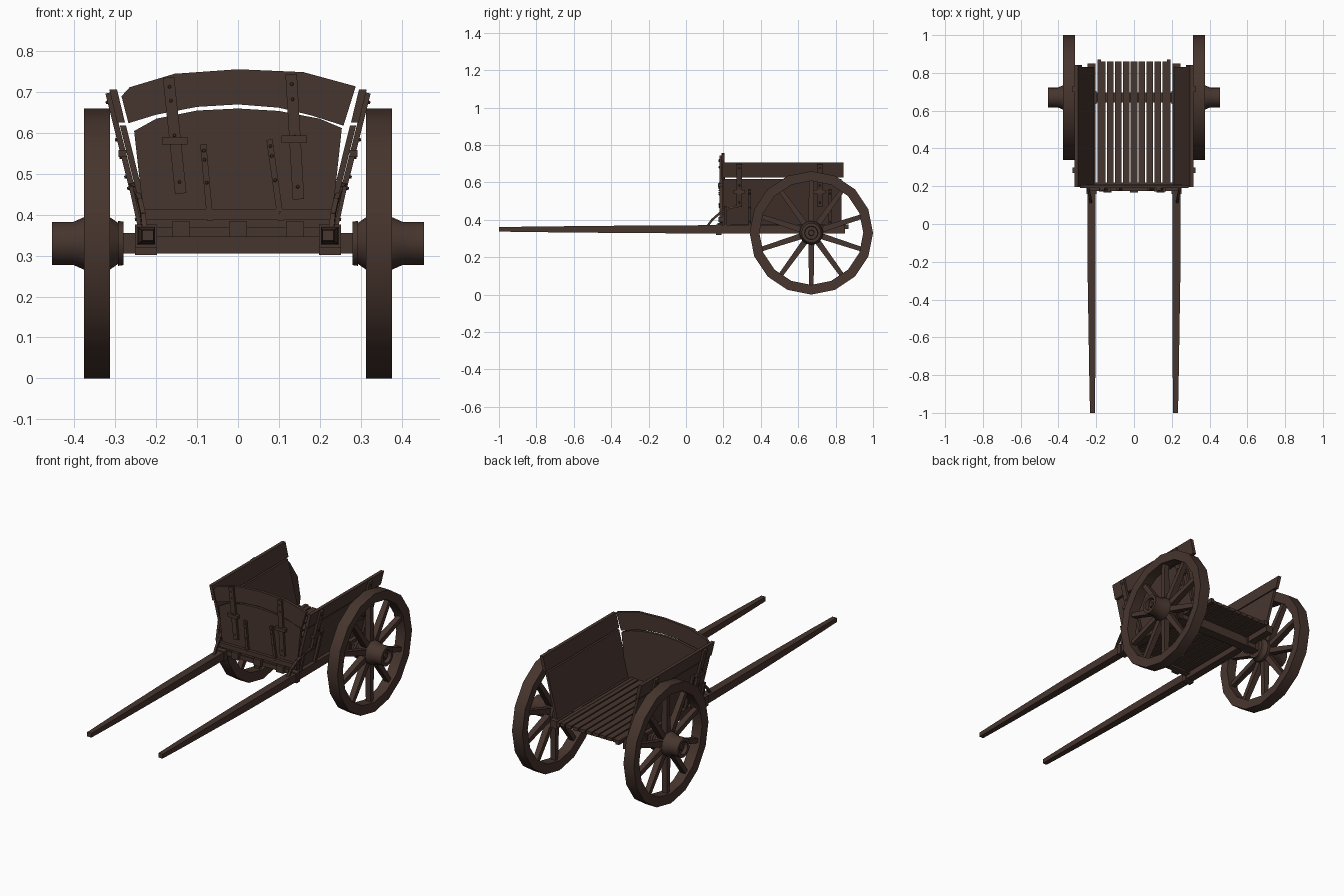
import bpy, bmesh, math
from mathutils import Vector, Matrix

if "Cube" in bpy.data.objects:
    bpy.data.objects.remove(bpy.data.objects["Cube"])

wood = bpy.data.materials.new("dark brown wood")
wood.diffuse_color = (0.062, 0.035, 0.027, 1)
wood.use_nodes = True
wood.node_tree.nodes["Principled BSDF"].inputs["Base Color"].default_value = wood.diffuse_color


def finish(name, bm, smooth=False):
    bmesh.ops.recalc_face_normals(bm, faces=bm.faces)
    if smooth:
        for f in bm.faces:
            f.smooth = True
        for e in bm.edges:
            e.smooth = len(e.link_faces) == 2 and e.calc_face_angle(0) < math.radians(32)
    me = bpy.data.meshes.new(name)
    bm.to_mesh(me)
    bm.free()
    me.materials.append(wood)
    ob = bpy.data.objects.new(name, me)
    bpy.context.collection.objects.link(ob)
    return ob


def loft(name, rings, cap=True, close=False, smooth=False):
    """Skin a list of equal-length point rings."""
    bm = bmesh.new()
    vs = [[bm.verts.new(p) for p in r] for r in rings]
    n, m = len(vs), len(vs[0])
    for i in range(n if close else n - 1):
        a, b = vs[i], vs[(i + 1) % n]
        for j in range(m):
            k = (j + 1) % m
            bm.faces.new((a[j], a[k], b[k], b[j]))
    if cap and not close:
        bm.faces.new(vs[0])
        bm.faces.new(vs[-1])
    return finish(name, bm, smooth)


def prism_y(name, pts, y0, y1):
    return loft(name, [[(x, y, z) for x, z in pts] for y in (y0, y1)])


def box(name, x0, x1, y0, y1, z0, z1):
    return prism_y(name, [(x0, z0), (x1, z0), (x1, z1), (x0, z1)], y0, y1)


def beam(name, p, q, side, w0, h0, w1=None, h1=None):
    """Tapered bar from p to q; w is measured along the side vector."""
    p, q = Vector(p), Vector(q)
    d = (q - p).normalized()
    s = Vector(side)
    s = (s - d * s.dot(d)).normalized()
    u = d.cross(s)
    rings = []
    for c, w, h in ((p, w0, h0), (q, w1 or w0, h1 or h0)):
        rings.append([c + s * a * w / 2 + u * b * h / 2 for a, b in ((-1, -1), (1, -1), (1, 1), (-1, 1))])
    return loft(name, rings)


def lathe_x(name, prof, sgn, cy, cz, segs, close=False):
    rings = []
    for x, r in prof:
        rings.append([(sgn * x, cy + r * math.cos(2 * math.pi * k / segs),
                       cz + r * math.sin(2 * math.pi * k / segs)) for k in range(segs)])
    return loft(name, rings, close=close, smooth=True)


def rivet(name, p, normal, r=0.006, h=0.006):
    bm = bmesh.new()
    rot = Vector((0, 0, 1)).rotation_difference(Vector(normal)).to_matrix().to_4x4()
    bmesh.ops.create_cone(bm, cap_ends=True, segments=6, radius1=r, radius2=r * 0.6, depth=h,
                          matrix=Matrix.Translation(p) @ rot)
    return finish(name, bm)


WY, WZ = 0.67, 0.33


def side_x(z, off=0.0):
    return 0.227 + 0.25 * (z - 0.38) + off


# floor slats with open gaps, and the longer edge slats
for i in range(9):
    x = -0.168 + i * 0.042
    box("floor_slat", x - 0.0175, x + 0.0175, 0.2, 0.86, 0.356, 0.374)
for s in (-1, 1):
    box("floor_edge_slat", s * 0.184 - 0.01, s * 0.184 + 0.01, 0.19, 0.87, 0.352, 0.376)

# axle beam
box("axle_beam", -0.285, 0.285, WY - 0.027, WY + 0.027, 0.305, 0.356)

# front cross bars and small blocks
box("front_cross_bar", -0.24, 0.24, 0.175, 0.2, 0.388, 0.414)
box("front_lower_bar", -0.215, 0.215, 0.185, 0.22, 0.346, 0.37)
for x in (-0.14, 0, 0.14):
    box("front_block", x - 0.022, x + 0.022, 0.168, 0.2, 0.346, 0.384)

# front boards with arched edges
prism_y("front_lower_board", [(-0.228, 0.37), (0.228, 0.37), (0.254, 0.612), (0.2, 0.635), (0.1, 0.654),
                              (0, 0.66), (-0.1, 0.655), (-0.2, 0.635), (-0.254, 0.605)], 0.192, 0.208)
prism_y("front_upper_board", [(-0.268, 0.624), (-0.2, 0.645), (-0.1, 0.664), (0, 0.67), (0.1, 0.662),
                              (0.18, 0.643), (0.258, 0.618), (0.288, 0.714), (0.16, 0.749), (0, 0.756),
                              (-0.155, 0.745), (-0.265, 0.712), (-0.285, 0.69)], 0.19, 0.206)

# iron straps on the front boards
for xt, zt, xb, zb, w in ((-0.17, 0.736, -0.14, 0.452, 0.028), (0.13, 0.744, 0.148, 0.438, 0.028),
                          (-0.085, 0.572, -0.068, 0.385, 0.015), (0.077, 0.584, 0.105, 0.385, 0.015)):
    y = 0.185
    beam("front_strap", (xt, y, zt), (xb, y, zb), (1, 0, 0), w, 0.013)
    for t in (0.08, 0.2, 0.5, 0.9):
        rivet("front_strap_rivet", (xt + (xb - xt) * t, y - 0.008, zt + (zb - zt) * t), (0, -1, 0), 0.005)
for x, z in ((-0.155, 0.581), (0.138, 0.585)):
    box("strap_clamp", x - 0.031, x + 0.031, 0.172, 0.192, z - 0.009, z + 0.009)

for s in (-1, 1):
    # shafts: square bars tapering forward, running under the bed
    loft("shaft", [[(s * (cx + a * w), y, cz + b * h) for a, b in ((-1, -1), (1, -1), (1, 1), (-1, 1))]
                   for y, cx, w, cz, h in ((0.85, 0.225, 0.021, 0.349, 0.021), (0.1, 0.225, 0.022, 0.349, 0.022),
                                           (-0.3, 0.224, 0.021, 0.349, 0.02), (-0.8, 0.221, 0.016, 0.349, 0.015),
                                           (-1.0, 0.22, 0.013, 0.349, 0.012))])
    box("shaft_collar", s * 0.225 - 0.027, s * 0.225 + 0.027, 0.16, 0.19, 0.32, 0.376)
    box("axle_clip", s * 0.225 - 0.027, s * 0.225 + 0.027, WY - 0.035, WY + 0.035, 0.302, 0.372)

    # leaning side boards
    def board(name, z0, z1, y0, y1, off, th):
        prism_y(name, [(s * side_x(z0, off), z0), (s * side_x(z0, off + th), z0),
                       (s * side_x(z1, off + th), z1 + 0.003), (s * side_x(z1, off), z1 + 0.003)], y0, y1)
    board("side_lower_board", 0.372, 0.616, 0.2, 0.832, -0.012, 0.015)
    board("side_upper_board", 0.626, 0.703, 0.195, 0.842, -0.012, 0.019)

    # side straps with rivets
    n = Vector((s, 0, -0.25)).normalized()
    for y, w, z0, z1 in ((0.285, 0.03, 0.47, 0.698), (0.715, 0.03, 0.47, 0.698),
                         (0.34, 0.016, 0.37, 0.56), (0.77, 0.016, 0.37, 0.56)):
        beam("side_strap", (s * side_x(z0, 0.011), y, z0), (s * side_x(z1, 0.011), y, z1), (0, 1, 0), w, 0.014)
        for t in (0.1, 0.5, 0.9):
            z = z0 + (z1 - z0) * t
            rivet("side_strap_rivet", Vector((s * side_x(z, 0.018), y, z)) + n * 0.002, n)
    for y in (0.285, 0.715):
        z = 0.55
        beam("side_clamp", (s * side_x(z, 0.013), y - 0.03, z), (s * side_x(z, 0.013), y + 0.03, z),
             (0, 0, 1), 0.018, 0.02)

    # curved iron brace from shaft to side board
    path = [(0.228, 0.11, 0.36), (0.232, 0.14, 0.4), (0.24, 0.18, 0.435), (0.252, 0.23, 0.463), (0.262, 0.29, 0.475)]
    for a, b in zip(path, path[1:]):
        beam("iron_brace", (s * a[0], a[1], a[2]), (s * b[0], b[1], b[2]), (1, 0, 0), 0.012, 0.012)
    # upright iron stay at the front corner
    beam("corner_stay", (s * 0.238, 0.21, 0.36), (s * 0.262, 0.21, 0.47), (0, 1, 0), 0.014, 0.01)

    # wheel: rim, hub and ten spokes
    lathe_x("wheel_rim", [(0.313, 0.33), (0.377, 0.33), (0.374, 0.278), (0.316, 0.278)], s, WY, WZ, 16, close=True)
    lathe_x("wheel_hub", [(0.28, 0.03), (0.28, 0.053), (0.293, 0.055), (0.293, 0.05), (0.313, 0.064),
                          (0.377, 0.064), (0.402, 0.053), (0.455, 0.053), (0.455, 0.036), (0.435, 0.034),
                          (0.435, 0.016), (0.448, 0.014)], s, WY, WZ, 16)
    for k in range(10):
        a = math.pi / 2 + k * math.pi / 5
        c, d = math.cos(a), math.sin(a)
        beam("wheel_spoke", (s * 0.345, WY + 0.05 * c, WZ + 0.05 * d), (s * 0.345, WY + 0.29 * c, WZ + 0.29 * d),
             (1, 0, 0), 0.036, 0.032, 0.028, 0.024)
